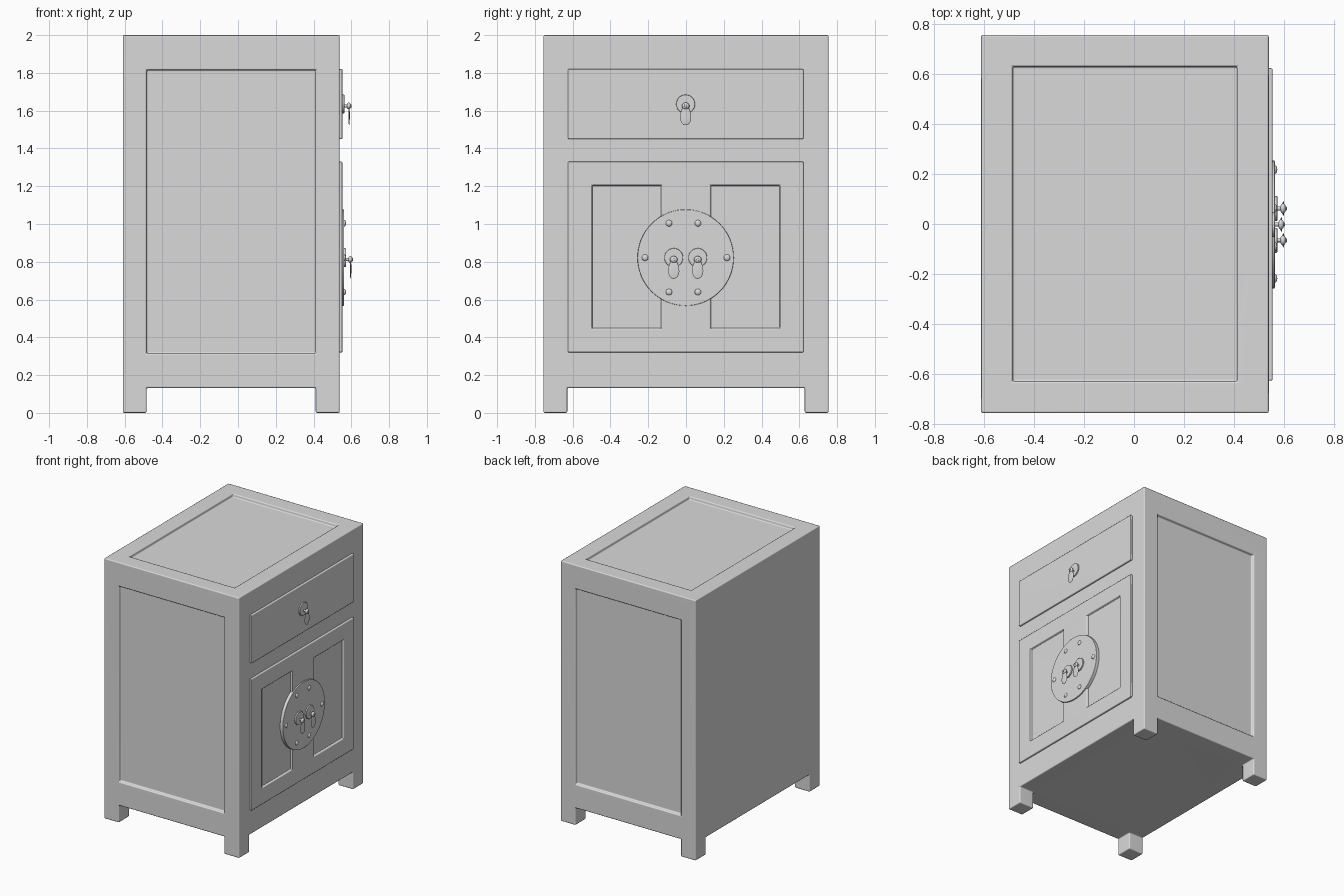
import bpy, bmesh, math
from mathutils import Matrix, Vector

if "Cube" in bpy.data.objects:
    bpy.data.objects.remove(bpy.data.objects["Cube"], do_unlink=True)

TONE = (0.7, 0.7, 0.7, 1)
grey = bpy.data.materials.new("plain_grey")
grey.use_nodes = True
grey.diffuse_color = TONE
grey.node_tree.nodes["Principled BSDF"].inputs["Base Color"].default_value = TONE


def add_object(name, bm):
    mesh = bpy.data.meshes.new(name)
    bm.to_mesh(mesh)
    bm.free()
    mesh.materials.append(grey)
    obj = bpy.data.objects.new(name, mesh)
    bpy.context.collection.objects.link(obj)
    return obj


def box(name, low, high):
    low, high = Vector(low), Vector(high)
    bm = bmesh.new()
    bmesh.ops.create_cube(bm, size=1, matrix=Matrix.Translation((low + high) / 2)
                          @ Matrix.Diagonal((*(high - low), 1)))
    return add_object(name, bm)


def finish(obj, bevel=0, weighted=True):
    """Apply the cuts, soften the edges and shade."""
    if bevel:
        mod = obj.modifiers.new("soft_edges", "BEVEL")
        mod.width, mod.segments, mod.limit_method = bevel, 2, "ANGLE"
    bpy.ops.object.select_all(action="DESELECT")
    obj.select_set(True)
    bpy.context.view_layer.objects.active = obj
    for mod in list(obj.modifiers):
        bpy.ops.object.modifier_apply(modifier=mod.name)
    bpy.ops.object.shade_smooth_by_angle(angle=math.radians(50))
    if weighted:
        obj.modifiers.new("flat_panels", "WEIGHTED_NORMAL").keep_sharp = True
    return obj


def carve(obj, cuts, bevel):
    """Cut boxes out of an object, then soften every edge."""
    cutters = [box("cutter", low, high) for low, high in cuts]
    for cutter in cutters:
        cutter.hide_render = True
        mod = obj.modifiers.new("cut", "BOOLEAN")
        mod.operation, mod.solver, mod.object = "DIFFERENCE", "EXACT", cutter
    finish(obj, bevel)
    for cutter in cutters:
        bpy.data.objects.remove(cutter, do_unlink=True)


def disc(name, x0, x1, y, z, radius, sides=32, bevel=0.003):
    """Round plate or post whose axis points out of the door."""
    bm = bmesh.new()
    place = Matrix.Translation(((x0 + x1) / 2, y, z)) @ Matrix.Rotation(math.pi / 2, 4, "Y")
    bmesh.ops.create_cone(bm, cap_ends=True, segments=sides, radius1=radius,
                          radius2=radius, depth=x1 - x0, matrix=place)
    return finish(add_object(name, bm), bevel)


def ball(name, centre, size, taper=0):
    """Ellipsoid, optionally narrower toward the top."""
    bm = bmesh.new()
    bmesh.ops.create_uvsphere(bm, u_segments=20, v_segments=12, radius=1)
    for v in bm.verts:
        v.co.y *= 1 - taper * v.co.z
    bmesh.ops.transform(bm, verts=bm.verts, matrix=Matrix.Translation(centre)
                        @ Matrix.Diagonal((*size, 1)))
    return finish(add_object(name, bm), weighted=False)


# Cabinet body: recessed side and top panels, four legs left by the floor cuts
BACK, FRONT, SIDE, TOP = -0.61, 0.538, 0.755, 2.0
IN_BACK, IN_FRONT, IN_SIDE = -0.484, 0.411, 0.628
DEEP, LEG = 0.025, 0.132
body = box("cabinet_body", (BACK, -SIDE, 0), (FRONT, SIDE, TOP))
cuts = [((IN_BACK, -1, -1), (IN_FRONT, 1, LEG)),
        ((-1, -IN_SIDE, -1), (1, IN_SIDE, LEG)),
        ((IN_BACK, -IN_SIDE, TOP - DEEP), (IN_FRONT, IN_SIDE, TOP + 1))]
for y0, y1 in ((-1, DEEP - SIDE), (SIDE - DEEP, 1)):
    cuts.append(((IN_BACK, y0, 0.315), (IN_FRONT, y1, 1.815)))
carve(body, cuts, 0.008)

# Drawer front and door with two recessed panels
FACE = 0.553
finish(box("drawer_front", (0.5, -0.625, 1.45), (FACE, 0.622, 1.82)), 0.006)
door = box("door", (0.5, -0.625, 0.32), (FACE, 0.622, 1.33))
carve(door, [((FACE - 0.016, y0, 0.447), (1, y1, 1.205))
             for y0, y1 in ((-0.497, -0.13), (0.13, 0.497))], 0.006)

# Round door plate with studs
PLATE_Z, PLATE = 0.822, 0.562
disc("door_plate", 0.53, PLATE, -0.002, PLATE_Z, 0.255, 64)
for y in (-0.217, 0.217):
    ball("stud", (PLATE, y, PLATE_Z), (0.01, 0.017, 0.017))
for y in (-0.09, 0.063):
    for dz in (-0.182, 0.182):
        ball("stud", (PLATE, y, PLATE_Z + dz), (0.01, 0.017, 0.017))


# Hanging pulls: rosette, post, knob and flat teardrop
def pull(name, y, z, base, reach):
    disc(name + "_rosette", base - 0.01, base + 0.01, y, z, 0.05)
    disc(name + "_post", base, reach, y, z - 0.01, 0.008, 16, 0.002)
    ball(name + "_knob", (reach - 0.015, y, z - 0.01), (0.012, 0.02, 0.018))
    ball(name + "_drop", (reach - 0.014, y, z - 0.06), (0.004, 0.029, 0.052), 0.2)


pull("drawer_pull", -0.002, 1.635, FACE, 0.602)
pull("left_door_pull", 0.062, 0.822, PLATE, 0.61)
pull("right_door_pull", -0.065, 0.822, PLATE, 0.61)
